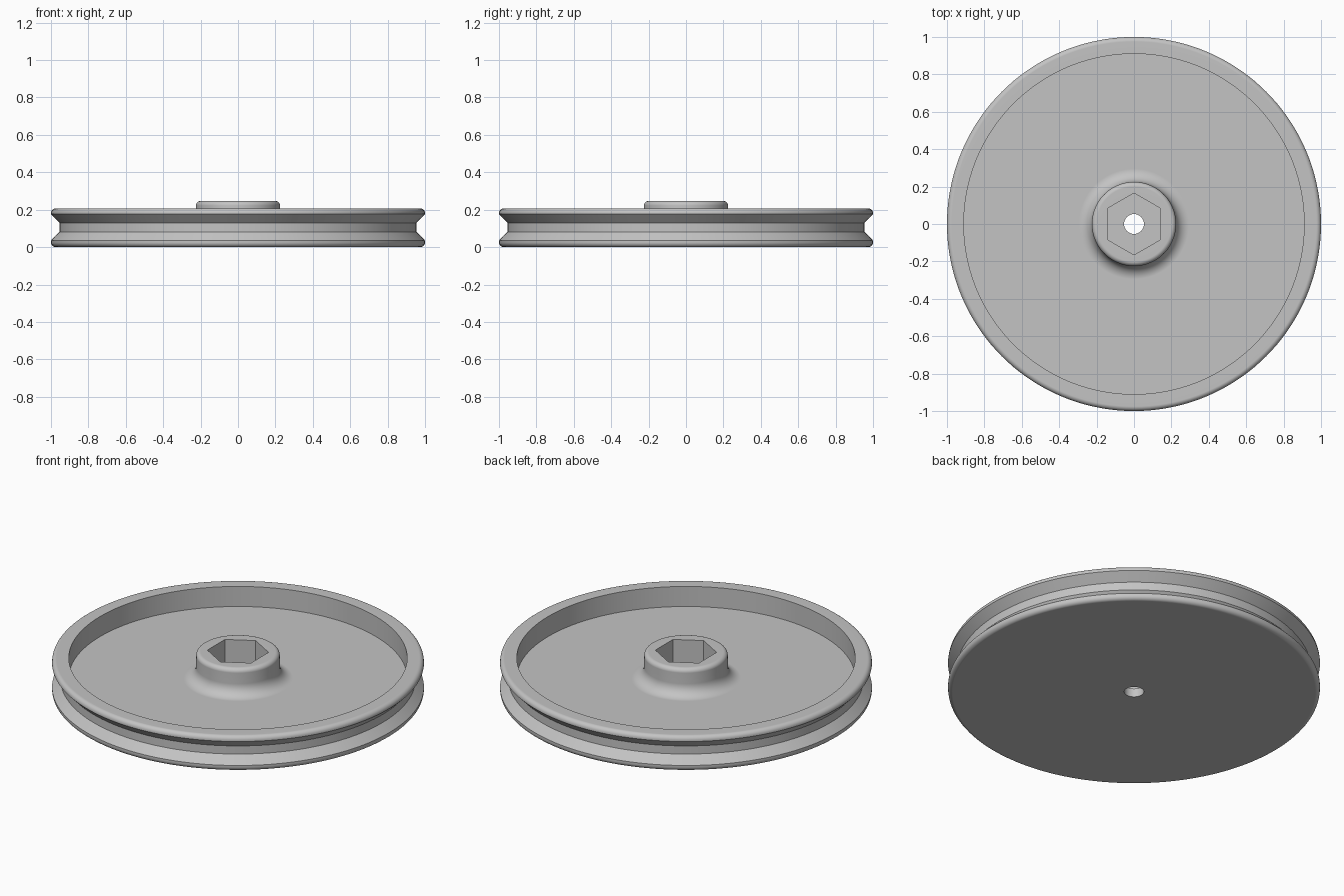
import bpy, bmesh, math

cube = bpy.data.objects.get("Cube")
if cube:
    bpy.data.objects.remove(cube, do_unlink=True)

SEGMENTS = 144
BORE, RIM_IN, GROOVE, RIM = 0.053, 0.91, 0.955, 1.0
TOP, FLOOR, HUB, HUB_TOP = 0.207, 0.088, 0.225, 0.247
SOCKET, SOCKET_FLOOR = 0.143, 0.05
ROUND, FILLET = 0.025, 0.07


def arc(r, z, radius, start, end, steps=6):
    """Rounded corner of the profile, about centre (r, z), angles in degrees."""
    angles = [math.radians(start + (end - start) * i / steps) for i in range(steps + 1)]
    return [(r + radius * math.cos(a), z + radius * math.sin(a), False) for a in angles]


def point(r, z, hexagonal=False):
    return [(r, z, hexagonal)]


def ring_radius(r, angle, hexagonal):
    """Radius of a ring: constant, or following a hexagon with flats on +-x."""
    if not hexagonal:
        return r
    sector = math.pi / 3
    return r / math.cos((angle + sector / 2) % sector - sector / 2)


# Closed cross-section, from the bore outwards and back over the top
profile = (
    point(BORE, 0)
    # lower flange, V groove and upper flange
    + arc(RIM - ROUND, ROUND, ROUND, -90, 0)
    + point(RIM, 0.035)
    + point(GROOVE, 0.082)
    + point(GROOVE, 0.13)
    + point(RIM, 0.177)
    + arc(RIM - ROUND, TOP - ROUND, ROUND, 0, 90)
    # recessed web
    + point(RIM_IN, TOP)
    + point(RIM_IN, FLOOR)
    # hub with a fillet at its foot
    + arc(HUB + FILLET, FLOOR + FILLET, FILLET, 270, 180)
    + arc(HUB - ROUND, HUB_TOP - ROUND, ROUND, 0, 90)
    # hexagonal socket
    + point(SOCKET, HUB_TOP, True)
    + point(SOCKET, SOCKET_FLOOR, True)
    + point(BORE, SOCKET_FLOOR)
)

# Turn the cross-section around z
bm = bmesh.new()
rings = []
for r, z, hexagonal in profile:
    ring = []
    for i in range(SEGMENTS):
        a = math.tau * i / SEGMENTS
        d = ring_radius(r, a, hexagonal)
        ring.append(bm.verts.new((d * math.cos(a), d * math.sin(a), z)))
    rings.append(ring)
for ring, following in zip(rings, rings[1:] + rings[:1]):
    for i in range(SEGMENTS):
        j = (i + 1) % SEGMENTS
        bm.faces.new((ring[i], ring[j], following[j], following[i]))
bmesh.ops.recalc_face_normals(bm, faces=bm.faces)
mesh = bpy.data.meshes.new("pulley_wheel")
bm.to_mesh(mesh)
bm.free()

# Single grey material
grey = bpy.data.materials.new("light_grey")
grey.use_nodes = True
colour = (0.55, 0.55, 0.55, 1)
grey.diffuse_color = colour
grey.node_tree.nodes["Principled BSDF"].inputs["Base Color"].default_value = colour
mesh.materials.append(grey)

wheel = bpy.data.objects.new("pulley_wheel", mesh)
bpy.context.collection.objects.link(wheel)

# Smooth rounds with crisp groove, rim and socket edges
bpy.ops.object.select_all(action="DESELECT")
wheel.select_set(True)
bpy.context.view_layer.objects.active = wheel
bpy.ops.object.shade_smooth_by_angle(angle=math.radians(30))
weighted = wheel.modifiers.new("flat_face_normals", "WEIGHTED_NORMAL")
weighted.keep_sharp = True
